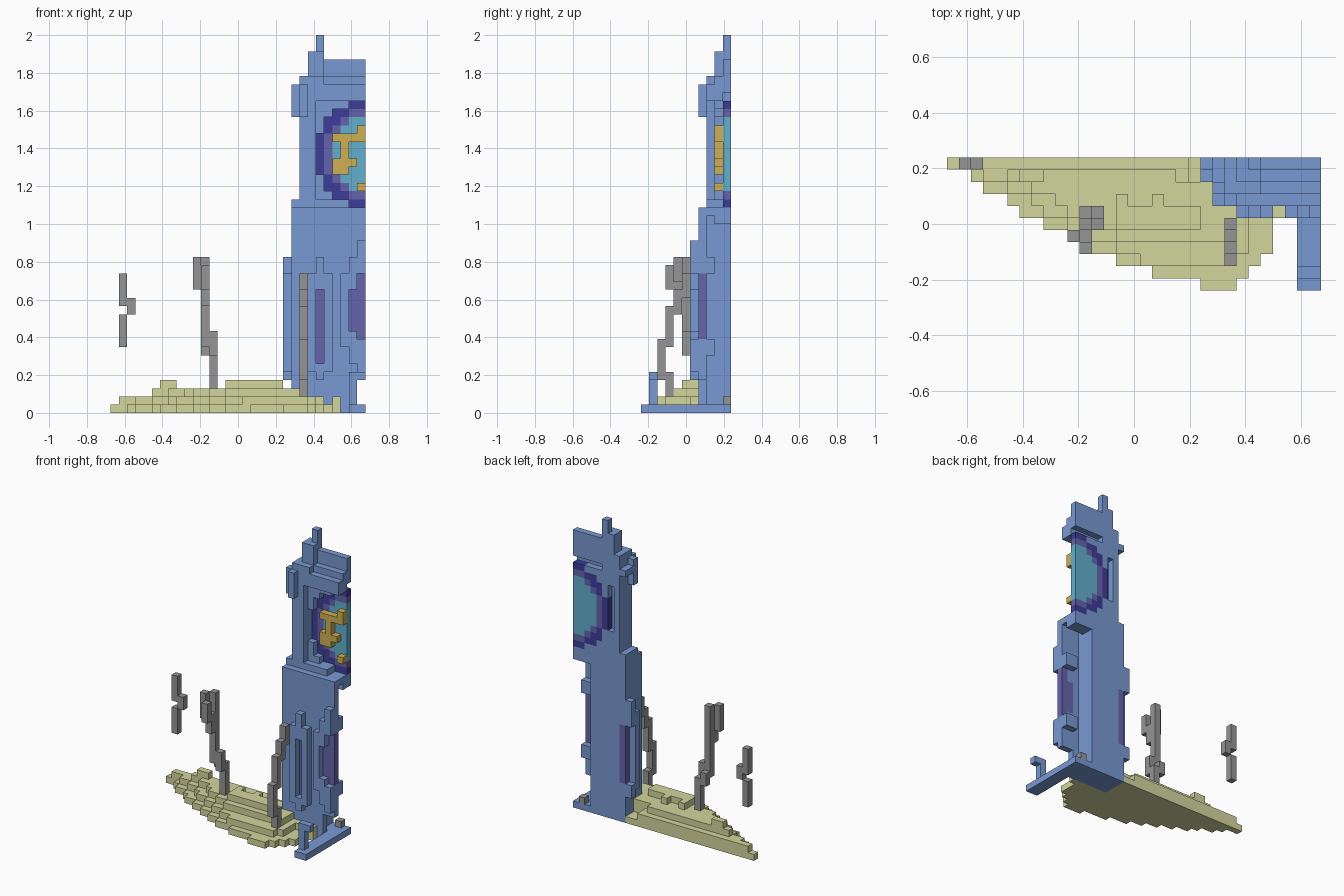
import bpy
import bmesh
from math import hypot

cube = bpy.data.objects.get("Cube")
if cube:
    bpy.data.objects.remove(cube)

GRID = (31, 11, 46)
UNIT = 2 / GRID[2]


def make_material(name, red, green, blue):
    """Flat material from display colour levels, stored as linear values."""
    linear = [(level / 255) ** 2.2 for level in (red, green, blue)] + [1]
    material = bpy.data.materials.new(name)
    material.use_nodes = True
    material.diffuse_color = linear
    shader = material.node_tree.nodes["Principled BSDF"]
    shader.inputs["Base Color"].default_value = linear
    shader.inputs["Roughness"].default_value = 1
    return material


stone = make_material("stone blue", 120, 152, 209)
sand = make_material("pale sand", 209, 213, 155)
grey = make_material("smoke grey", 147, 147, 147)
navy = make_material("navy ring", 63, 63, 152)
violet = make_material("violet glass", 102, 100, 169)
cyan = make_material("cyan dial", 98, 174, 204)
gold = make_material("gold hands", 207, 174, 83)

owner = {}
part_material = {}


def block(part, material, across, depth, height):
    """Claim a box of grid cells for a part; later parts replace earlier ones."""
    part_material[part] = material
    for i in range(*across):
        for j in range(*depth):
            for k in range(*height):
                owner[i, j, k] = part


def carve(across, depth, height):
    """Remove a box of grid cells from whatever part holds them."""
    for i in range(*across):
        for j in range(*depth):
            for k in range(*height):
                owner.pop((i, j, k), None)


# Sand mound: terraces whose left edge steps inward with each row and layer
left_edge = [21, 17, 14, 12, 10, 8, 6, 5, 3, 2, 0]
right_edge = [24, 25, 26, 27, 27, 27, 28, 28, 28, 22, 22]
for row, (left, right) in enumerate(zip(left_edge, right_edge)):
    rows = (row, row + 1)
    block("sand_mound", sand, (left, right), rows, (0, 1))
    if row >= 2:
        block("sand_mound", sand, (left + 1 + (row < 9), right - 2), rows, (1, 2))
    if 4 <= row <= 9:
        block("sand_mound", sand, (left + 3 + (row < 9), min(right - 3, 24)), rows, (2, 3))
block("sand_mound", sand, (14, 21), (5, 7), (3, 4))
block("sand_mound", sand, (14, 15), (7, 8), (3, 4))
block("sand_mound", sand, (17, 18), (7, 8), (3, 4))
block("sand_mound", sand, (6, 8), (9, 10), (2, 4))
block("sand_mound", sand, (27, 28), (6, 7), (1, 2))

# Base plate and the small hooked post at its front
block("base_plate", stone, (29, 31), (0, 11), (0, 1))
block("base_plate", stone, (28, 31), (7, 11), (0, 1))
block("hooked_post", stone, (29, 30), (1, 2), (1, 5))
block("hooked_post", stone, (29, 31), (1, 2), (4, 5))

# Lower shaft with a thin centre wall and an overhanging ledge
block("lower_shaft", stone, (22, 28), (7, 11), (0, 25))
block("lower_shaft", stone, (22, 28), (8, 11), (25, 26))
block("centre_wall", stone, (28, 29), (7, 8), (1, 25))
block("centre_wall", stone, (29, 31), (7, 8), (4, 25))
block("centre_ledge", stone, (28, 31), (8, 9), (24, 26))
block("centre_ledge", stone, (28, 31), (9, 11), (23, 26))

# Corner pilasters on the front and side, each around a tall window
block("front_pilaster", stone, (24, 27), (6, 7), (5, 17))
block("front_pilaster", stone, (25, 26), (6, 7), (4, 19))
block("side_pilaster", stone, (21, 22), (9, 11), (5, 17))
block("side_pilaster", stone, (21, 22), (10, 11), (4, 19))
carve((25, 26), (6, 7), (6, 15))
carve((21, 22), (10, 11), (6, 15))
block("front_window", violet, (25, 26), (7, 8), (6, 15))
block("side_window", violet, (22, 23), (10, 11), (6, 15))

# Centre window in a stepped frame, with lugs behind it
for column, bottom, top in ((28, 8, 17), (29, 6, 19), (30, 5, 21)):
    block("window_frame", stone, (column, column + 1), (6, 7), (bottom, top))
for column, bottom, top in ((29, 10, 15), (30, 9, 17)):
    carve((column, column + 1), (6, 7), (bottom, top))
    block("centre_window", violet, (column, column + 1), (7, 8), (bottom, top))
for bottom in (7, 17):
    block("window_lugs", stone, (29, 31), (8, 9), (bottom, bottom + 2))

# Clock storey: corner post and stepped surround
block("clock_post", stone, (23, 25), (8, 11), (26, 38))
block("clock_surround", stone, (25, 31), (9, 11), (26, 38))
carve((24, 25), (10, 11), (29, 36))

# Round dial in concentric rings, set back into the surround
rings = (("dial", cyan, 4.5), ("inner_ring", violet, 5.5), ("outer_ring", navy, 6.5))
for i in range(24, 31):
    for k in range(25, 38):
        distance = hypot(i - 31, k - 31)
        for part, material, radius in rings:
            if distance < radius:
                carve((i, i + 1), (7, 11), (k, k + 1))
                block(part, material, (i, i + 1), (10, 11), (k, k + 1))
                break

# Raised hands and numerals
for across, height in (((30, 31), (33, 35)), ((27, 30), (33, 34)), ((28, 29), (29, 34)),
                       ((27, 30), (30, 31)), ((27, 28), (29, 30)), ((30, 31), (27, 28))):
    block("dial_hands", gold, across, (9, 10), height)

# Cornice, corner turret, roof slab and spire
block("cornice", stone, (23, 31), (8, 10), (38, 40))
block("cornice", stone, (23, 26), (8, 11), (38, 41))
block("corner_turret", stone, (23, 24), (7, 8), (36, 40))
block("corner_turret", stone, (22, 23), (8, 9), (36, 40))
block("corner_turret", stone, (22, 23), (9, 11), (38, 39))
block("roof", stone, (24, 31), (9, 10), (40, 41))
block("roof", stone, (24, 31), (10, 11), (39, 43))
block("spire", stone, (24, 26), (9, 11), (40, 44))
block("spire", stone, (25, 26), (10, 11), (44, 46))

# Crooked smoke columns, rising cell by cell; the middle one ends in a fork
block("far_smoke", grey, (1, 2), (10, 11), (8, 12))
block("far_smoke", grey, (2, 3), (10, 11), (12, 14))
block("far_smoke", grey, (1, 2), (10, 11), (13, 17))
block("middle_smoke", grey, (12, 13), (6, 7), (3, 8))
block("middle_smoke", grey, (12, 13), (5, 6), (7, 10))
block("middle_smoke", grey, (11, 12), (6, 7), (7, 9))
block("middle_smoke", grey, (11, 12), (5, 6), (8, 19))
block("middle_smoke", grey, (11, 12), (4, 5), (13, 16))
block("middle_smoke", grey, (10, 11), (4, 5), (15, 19))
block("middle_smoke", grey, (11, 12), (3, 4), (15, 18))
for row, bottom, top in ((3, 2, 5), (2, 4, 9), (3, 8, 13), (4, 12, 15), (5, 14, 17)):
    block("near_smoke", grey, (23, 24), (row, row + 1), (bottom, top))
block("small_stone", grey, (29, 30), (10, 11), (1, 2))


def build_part(part):
    """Make a mesh from the part's cells, keeping only their exposed faces."""
    bm = bmesh.new()
    corners = {}

    def corner(cell):
        if cell not in corners:
            x, y, z = cell
            corners[cell] = bm.verts.new(((x - GRID[0] / 2) * UNIT,
                                          (y - GRID[1] / 2) * UNIT, z * UNIT))
        return corners[cell]

    for cell in [c for c, name in owner.items() if name == part]:
        for axis in range(3):
            u, v = (axis + 1) % 3, (axis + 2) % 3
            for side in (0, 1):
                neighbour = list(cell)
                neighbour[axis] += 2 * side - 1
                if tuple(neighbour) in owner:
                    continue
                loop = []
                for du, dv in ((0, 0), (1, 0), (1, 1), (0, 1)):
                    point = list(cell)
                    point[axis] += side
                    point[u] += du
                    point[v] += dv
                    loop.append(corner(tuple(point)))
                bm.faces.new(loop if side else loop[::-1])
    mesh = bpy.data.meshes.new(part)
    bm.to_mesh(mesh)
    bm.free()
    mesh.materials.append(part_material[part])
    bpy.context.collection.objects.link(bpy.data.objects.new(part, mesh))


for part_name in part_material:
    build_part(part_name)
